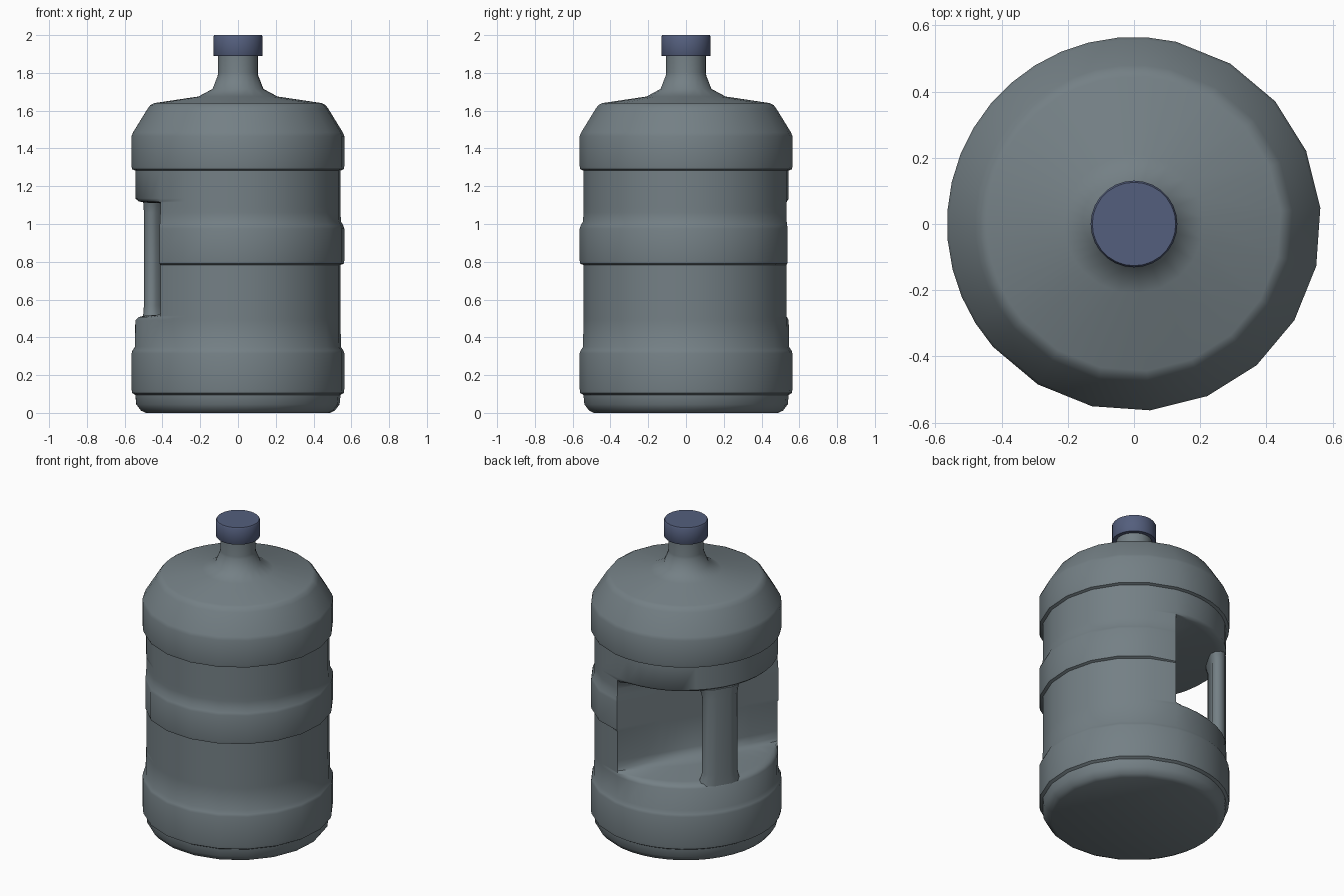
import bpy, bmesh, math
from math import cos, sin, radians

if "Cube" in bpy.data.objects:
    bpy.data.objects.remove(bpy.data.objects["Cube"])

AXIS = radians(149)      # direction of the grip recess and handle
CHORD = 0.17             # distance of the flat recess wall from the centre


def material(name, rgb):
    m = bpy.data.materials.new(name)
    m.diffuse_color = (*rgb, 1)
    m.use_nodes = True
    m.node_tree.nodes["Principled BSDF"].inputs["Base Color"].default_value = m.diffuse_color
    return m


grey = material("blue_grey_plastic", (0.175, 0.215, 0.235))
blue = material("cap_blue", (0.088, 0.113, 0.205))


def skin(name, rings, mat, angle):
    """Join a stack of equal rings into a closed, smooth-shaded object."""
    bm = bmesh.new()
    loops = [[bm.verts.new(p) for p in ring] for ring in rings]
    n = len(loops[0])
    for a, b in zip(loops, loops[1:]):
        for i in range(n):
            j = (i + 1) % n
            bm.faces.new((a[i], a[j], b[j], b[i]))
    bm.faces.new(loops[0][::-1])
    bm.faces.new(loops[-1])
    bmesh.ops.recalc_face_normals(bm, faces=bm.faces)
    for f in bm.faces:
        f.smooth = True
    me = bpy.data.meshes.new(name)
    bm.to_mesh(me)
    bm.free()
    me.set_sharp_from_angle(angle=radians(angle))
    me.materials.append(mat)
    ob = bpy.data.objects.new(name, me)
    bpy.context.collection.objects.link(ob)
    return ob


# bottle body: radius, height, recess depth factor
profile = [
    (0.49, 0.0, 0), (0.515, 0.012, 0), (0.54, 0.045, 0), (0.545, 0.095, 0),
    (0.562, 0.105, 0), (0.565, 0.125, 0), (0.565, 0.315, 0), (0.56, 0.33, 0),
    (0.547, 0.35, 0), (0.545, 0.49, 0), (0.545, 0.507, 0.05),
    (0.545, 0.515, 0.15), (0.545, 0.525, 0.72), (0.545, 0.545, 0.93),
    (0.545, 0.59, 1), (0.545, 0.783, 1), (0.562, 0.79, 1), (0.565, 0.805, 1),
    (0.565, 0.975, 1), (0.56, 0.99, 1), (0.547, 1.015, 1), (0.545, 1.06, 1),
    (0.545, 1.09, 0.95), (0.545, 1.105, 0.75), (0.545, 1.113, 0.15),
    (0.545, 1.12, 0.05), (0.545, 1.135, 0), (0.545, 1.283, 0),
    (0.562, 1.29, 0), (0.565, 1.305, 0), (0.565, 1.465, 0), (0.557, 1.485, 0),
    (0.48, 1.61, 0), (0.465, 1.63, 0), (0.445, 1.64, 0), (0.21, 1.675, 0),
    (0.135, 1.715, 0), (0.108, 1.785, 0), (0.105, 1.80, 0), (0.105, 1.91, 0),
]
# finer columns across the recess, coarser round the rest
columns = list(range(-72, 73, 9)) + list(range(90, 271, 18))


def body_ring(r, z, t):
    ring = []
    for a in columns:
        rad = r
        if t and a <= 72:
            wall = min(r, CHORD / cos(radians(a)))
            rad = r + (wall - r) * t
        th = AXIS + radians(a)
        ring.append((rad * cos(th), rad * sin(th), z))
    return ring


skin("bottle_body", [body_ring(*p) for p in profile], grey, 50)

# screw cap
cap = [(0.128, 1.89), (0.131, 1.895), (0.131, 1.992), (0.126, 2.0)]
skin("bottle_cap", [[(r * cos(math.tau * i / 28), r * sin(math.tau * i / 28), z)
                     for i in range(28)] for r, z in cap], blue, 50)

# upright grip handle: half section as (outward, sideways), mirrored
half = [(0.543, 0.045), (0.53, 0.085), (0.505, 0.107), (0.475, 0.107),
        (0.455, 0.085), (0.45, 0.04)]
section = half + [(d, -s) for d, s in reversed(half)]


def handle_ring(z, k):
    ring = []
    for d, s in section:
        d = 0.543 + (d - 0.543) * k
        s *= k
        ring.append((d * cos(AXIS) - s * sin(AXIS),
                     d * sin(AXIS) + s * cos(AXIS), z))
    return ring


skin("grip_handle", [handle_ring(z, k) for z, k in
                     [(0.495, 1.2), (0.525, 1.1), (0.57, 1.0),
                      (1.06, 1.0), (1.1, 1.08), (1.125, 1.15)]], grey, 50)
